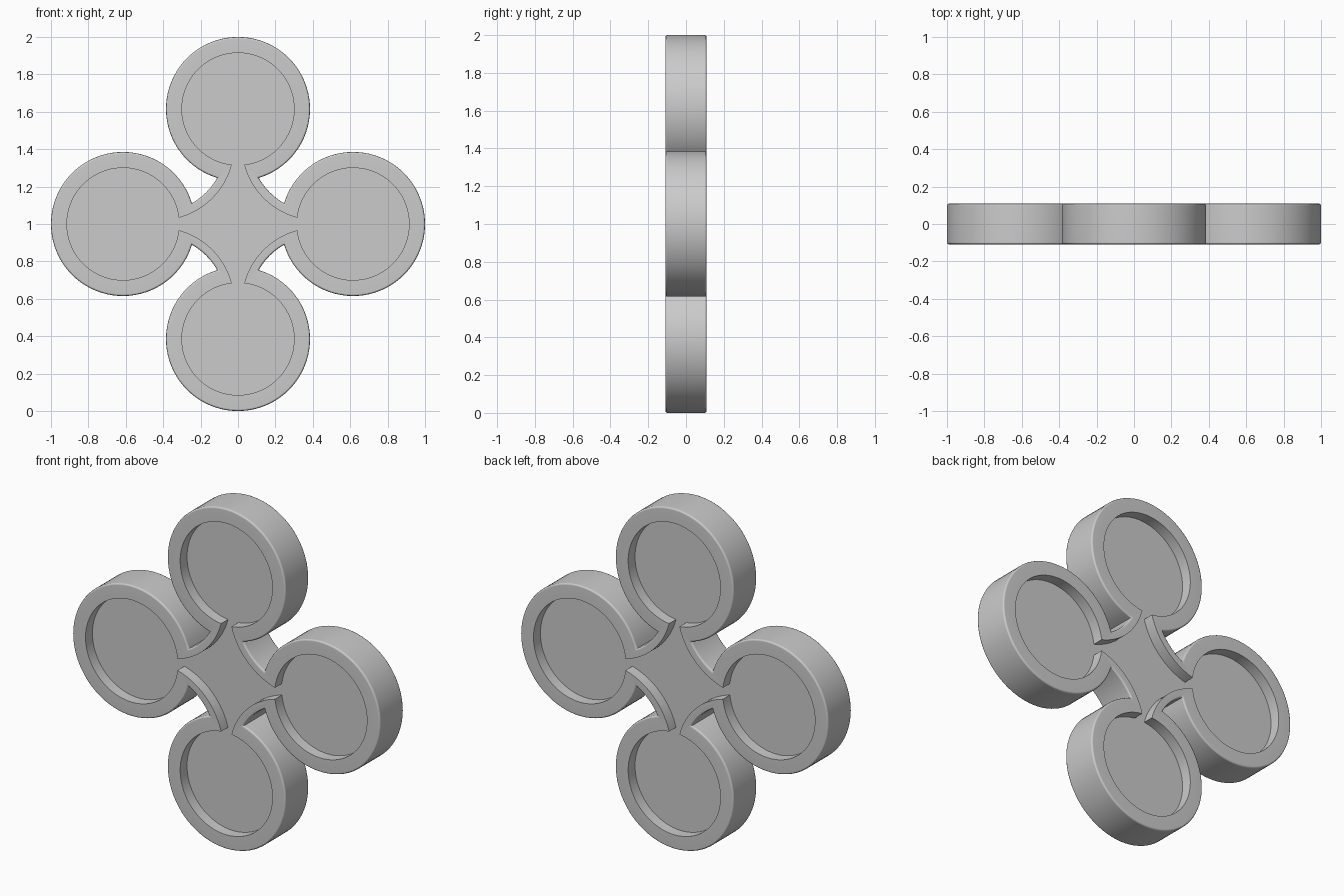
import bpy, bmesh, math
from mathutils import Vector

if "Cube" in bpy.data.objects:
    bpy.data.objects.remove(bpy.data.objects["Cube"])

LOBE = 0.615      # distance of each lobe from the hub
DIAG = 0.42       # concave arc centres sit at (+-DIAG, +-DIAG)
HALF = 0.109      # half thickness of the rim
FLOOR = 0.045     # half thickness of the recessed web
N_LOBE, N_ARC = 72, 16


def outline(lobe_r, arc_r):
    """Four round lobes joined by concave arcs, as 2D points around the hub."""
    l, a = Vector((LOBE, 0)), Vector((DIAG, DIAG))
    gap = a - l
    d = gap.length
    t = (lobe_r ** 2 - arc_r ** 2 + d * d) / (2 * d)
    h = math.sqrt(lobe_r ** 2 - t * t)
    u = gap / d
    p = min((l + u * t + Vector((-u.y, u.x)) * s * h for s in (1, -1)),
            key=lambda v: v.length)
    end = math.atan2(p.y, p.x - LOBE)
    a0 = math.atan2(p.y - DIAG, p.x - DIAG) % (2 * math.pi)
    a1 = (math.pi / 2 - a0) % (2 * math.pi)      # mirrored across the diagonal
    quarter = []
    for i in range(N_LOBE + 1):
        t = -end + 2 * end * i / N_LOBE
        quarter.append((LOBE + lobe_r * math.cos(t), lobe_r * math.sin(t)))
    for i in range(1, N_ARC):
        t = a0 + (a1 - a0) * i / N_ARC
        quarter.append((DIAG + arc_r * math.cos(t), DIAG + arc_r * math.sin(t)))
    pts = []
    for k in range(4):
        c, s = round(math.cos(k * math.pi / 2)), round(math.sin(k * math.pi / 2))
        pts += [(x * c - z * s, x * s + z * c) for x, z in quarter]
    return pts


# Cross-section of the rim, from front recess round the outside to the back
half = [(0.300, 0.400, FLOOR), (0.300, 0.400, HALF),
        (0.375, 0.364, HALF), (0.382, 0.357, HALF - 0.003),
        (0.385, 0.354, HALF - 0.010)]
section = [(r, a, -y) for r, a, y in half] + half[::-1]

bm = bmesh.new()
rings = [[bm.verts.new((x, y, z + 1)) for x, z in outline(r, a)]
         for r, a, y in section]
n = len(rings[0])
for lo, hi in zip(rings, rings[1:]):
    for i in range(n):
        j = (i + 1) % n
        bm.faces.new((lo[i], lo[j], hi[j], hi[i]))

# Recessed floors: four lobe discs and the star-shaped hub, front and back
step = N_LOBE + N_ARC
for ring in (rings[0], rings[-1]):
    hub = []
    for k in range(4):
        bm.faces.new(ring[k * step:k * step + N_LOBE + 1])
        hub.append(ring[k * step])
        hub += ring[k * step + N_LOBE:(k + 1) * step]
    bm.faces.new(hub)

bmesh.ops.recalc_face_normals(bm, faces=bm.faces)
mesh = bpy.data.meshes.new("four_lobed_body")
bm.to_mesh(mesh)
bm.free()
body = bpy.data.objects.new("four_lobed_body", mesh)
bpy.context.collection.objects.link(body)
bpy.context.view_layer.objects.active = body
body.select_set(True)
bpy.ops.object.shade_smooth_by_angle(angle=math.radians(48))

# Keep the broad faces flat beside the soft rim edge
flat = body.modifiers.new("flat_faces", 'WEIGHTED_NORMAL')
flat.keep_sharp = True
